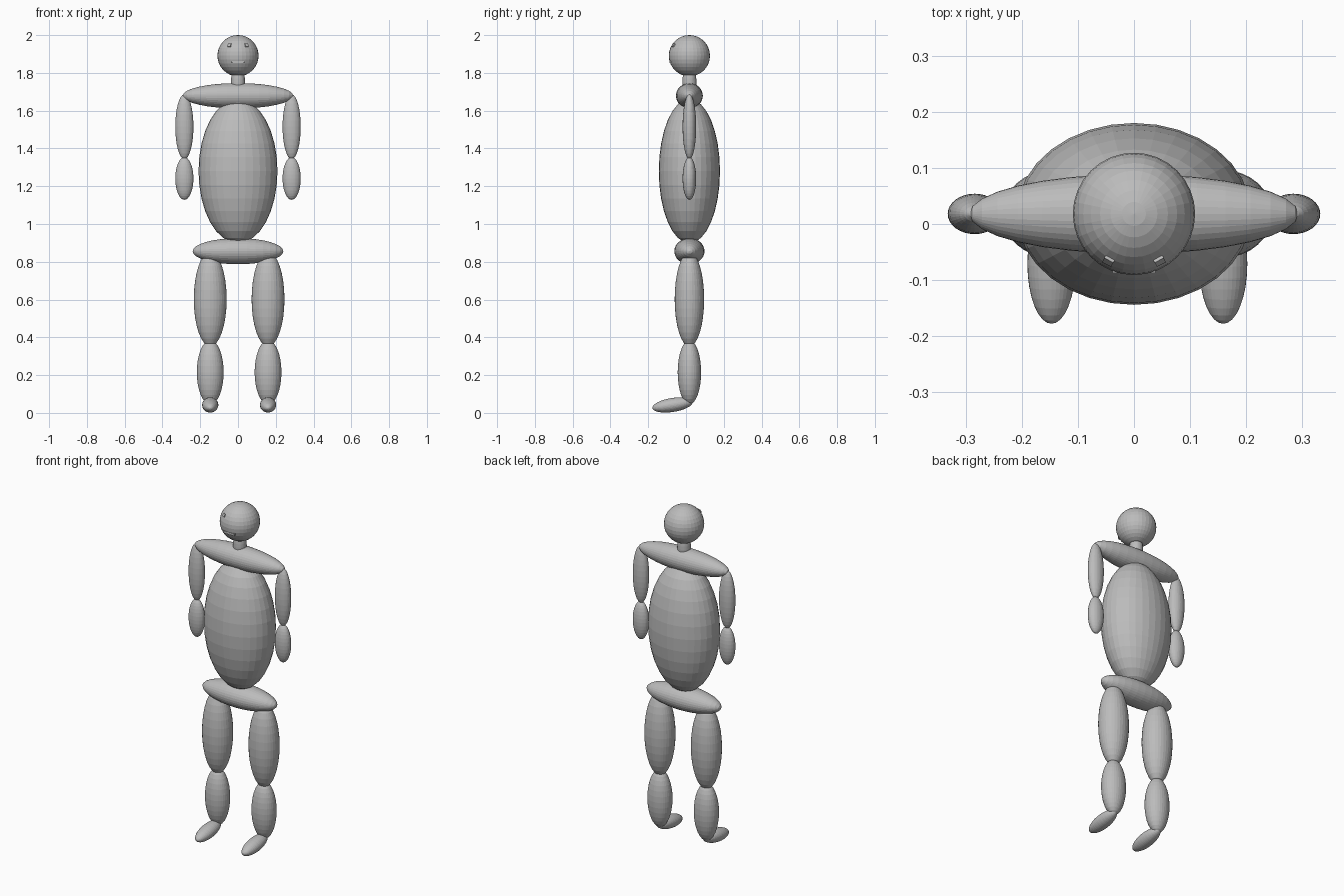
import bpy, math
from mathutils import Matrix, Vector

if "Cube" in bpy.data.objects:
    bpy.data.objects.remove(bpy.data.objects["Cube"])

grey = bpy.data.materials.new("neutral grey")
grey.diffuse_color = (0.5, 0.5, 0.5, 1)
grey.use_nodes = True
grey.node_tree.nodes["Principled BSDF"].inputs["Base Color"].default_value = grey.diffuse_color
YC = 0.018  # depth of the body's centre line


def finish(ob, name, matrix):
    ob.name = name
    ob.data.transform(matrix)
    ob.data.materials.append(grey)
    return ob


def ellipsoid(name, centre, radii, pole="Z", tilt=0.0):
    """Flat-faced ball stretched to radii, with its poles along one axis."""
    bpy.ops.mesh.primitive_uv_sphere_add(segments=32, ring_count=16, radius=1)
    turn = {"Z": Matrix.Identity(4),
            "X": Matrix.Rotation(math.pi / 2, 4, "Y"),
            "Y": Matrix.Rotation(math.pi / 2, 4, "X")}[pole]
    m = (Matrix.Translation(centre) @ Matrix.Rotation(tilt, 4, "X")
         @ Matrix.Diagonal((*radii, 1)) @ turn)
    return finish(bpy.context.object, name, m)


def box(name, centre, size, yaw=0.0, pitch=0.0):
    bpy.ops.mesh.primitive_cube_add(size=1)
    m = (Matrix.Translation(centre) @ Matrix.Rotation(yaw, 4, "Z")
         @ Matrix.Rotation(pitch, 4, "X") @ Matrix.Diagonal((*size, 1)))
    return finish(bpy.context.object, name, m)


# head, neck and trunk
HEAD = Vector((0, YC, 1.891))
ellipsoid("head", HEAD, (0.109, 0.109, 0.109))
ellipsoid("neck", (0, YC, 1.75), (0.037, 0.037, 0.1))
ellipsoid("torso", (0, YC, 1.28), (0.209, 0.162, 0.382))
ellipsoid("shoulders", (0, YC, 1.679), (0.293, 0.071, 0.067), "X")
ellipsoid("pelvis", (0, YC, 0.856), (0.24, 0.08, 0.069), "X")

# face plates
box("mouth", HEAD + Vector((0, -0.101, -0.033)), (0.076, 0.009, 0.012))

for side, s in (("left", 1), ("right", -1)):
    box(side + "_eye", HEAD + Vector((s * 0.045, -0.083, 0.055)),
        (0.018, 0.009, 0.018), s * 0.47, -0.5)
    # arms
    ax = s * 0.284
    ellipsoid(side + "_upper_arm", (ax, YC, 1.515), (0.048, 0.036, 0.172))
    ellipsoid(side + "_forearm", (ax, YC, 1.241), (0.048, 0.036, 0.113))
    # legs stand slightly off centre
    lx = 0.006 + s * 0.153
    ellipsoid(side + "_thigh", (lx, YC, 0.602), (0.087, 0.078, 0.25))
    ellipsoid(side + "_shin", (lx, YC, 0.215), (0.071, 0.062, 0.17))
    ellipsoid(side + "_foot", (lx, -0.071, 0.042), (0.043, 0.108, 0.037),
              "Y", math.radians(9))
